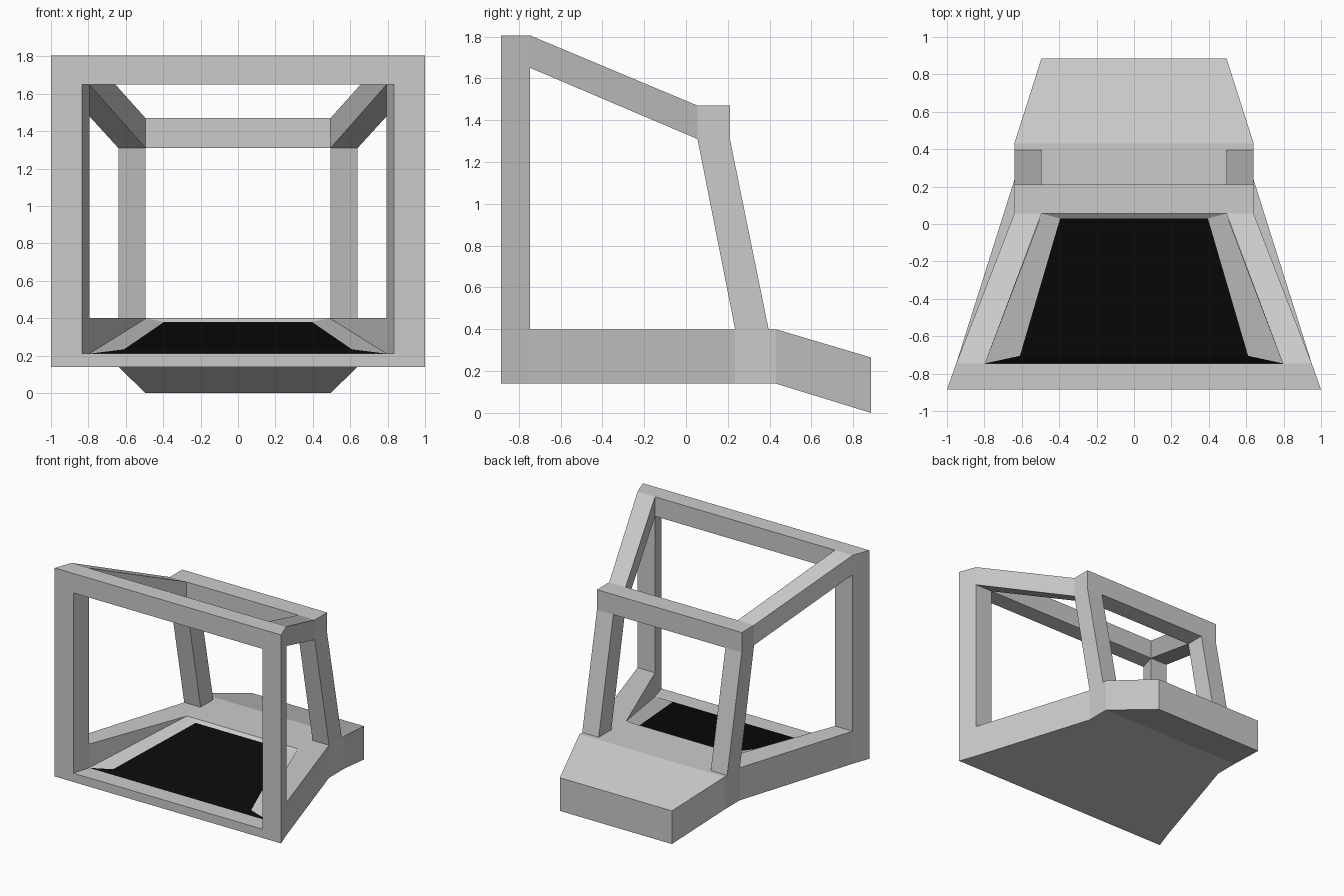
import bpy, bmesh

if "Cube" in bpy.data.objects:
    bpy.data.objects.remove(bpy.data.objects["Cube"])

F, B = -0.885, -0.745          # front and rear planes of the front frame


def finish(name, bm, recalc=True):
    bmesh.ops.remove_doubles(bm, verts=bm.verts, dist=1e-4)
    if recalc:
        bmesh.ops.recalc_face_normals(bm, faces=bm.faces)
    me = bpy.data.meshes.new(name)
    bm.to_mesh(me)
    bm.free()
    ob = bpy.data.objects.new(name, me)
    bpy.context.collection.objects.link(ob)
    return ob


def face(bm, pts):
    return bm.faces.new([bm.verts.new(p) for p in pts])


def flip(p):
    return (-p[0], p[1], p[2])


def both(bm, *pts):
    """A face and its mirror image."""
    face(bm, pts)
    face(bm, [flip(p) for p in reversed(pts)])


def across(bm, p, q):
    """A quad spanning from the left to the right side."""
    return face(bm, [flip(p), p, q, flip(q)])


def loft(name, loops, closed=False, caps=False):
    """Skin a list of four-point loops."""
    bm = bmesh.new()
    n = len(loops)
    for i in range(n if closed else n - 1):
        a, b = loops[i], loops[(i + 1) % n]
        for k in range(4):
            j = (k + 1) % 4
            face(bm, [a[k], a[j], b[j], b[k]])
    if caps:
        face(bm, loops[0])
        face(bm, loops[-1])
    return finish(name, bm)


def rect_y(y, x0, x1, z0, z1):
    return [(x0, y, z0), (x1, y, z0), (x1, y, z1), (x0, y, z1)]


def rect_z(z, x0, x1, y0, y1):
    return [(x0, y0, z), (x1, y0, z), (x1, y1, z), (x0, y1, z)]


# Front frame: square ring around the large opening
loft("front_frame", [rect_y(B, -0.95, 0.95, 0.14, 1.805),
                     rect_y(F, -1.0, 1.0, 0.14, 1.805),
                     rect_y(F, -0.835, 0.835, 0.21, 1.65),
                     rect_y(B, -0.795, 0.795, 0.21, 1.65)], closed=True)

# Sloping roof rails and leaning rear posts
for s, label in ((-1, "left"), (1, "right")):
    loft("roof_rail_" + label, [rect_y(B, 0.795 * s, 0.95 * s, 1.65, 1.805),
                                rect_y(0.055, 0.495 * s, 0.64 * s, 1.31, 1.47)])
    loft("rear_post_" + label, [rect_z(1.31, 0.495 * s, 0.64 * s, 0.055, 0.21),
                                rect_z(0.40, 0.495 * s, 0.64 * s, 0.235, 0.395)])

# Rear crossbar
loft("rear_crossbar", [rect_z(1.31, -0.64, 0.64, 0.055, 0.21),
                       rect_z(1.47, -0.64, 0.64, 0.055, 0.21)], caps=True)

# Base: tapered tub with a drooping tail and a sunken, sloping floor
top = [(0.95, B, 0.40), (0.64, 0.235, 0.40), (0.64, 0.43, 0.40), (0.495, 0.885, 0.265)]
bottom = [(x, y, z) for (x, y, _), z in zip(top, (0.14, 0.14, 0.14, 0.0))]
rail_in = (0.795, B, 0.40)
deck_in = (0.49, 0.055, 0.40)
floor_front = (0.795, B, 0.21)
pan_front = (0.61, -0.705, 0.233)
pan_back = (0.395, 0.03, 0.38)

bm = bmesh.new()
for i in range(3):
    both(bm, bottom[i], bottom[i + 1], top[i + 1], top[i])
    across(bm, bottom[i], bottom[i + 1])
across(bm, bottom[3], top[3])
across(bm, top[2], top[3])
both(bm, rail_in, top[0], top[1], deck_in)
across(bm, deck_in, top[1])
across(bm, top[1], top[2])
both(bm, floor_front, rail_in, deck_in)
both(bm, floor_front, deck_in, pan_back, pan_front)
across(bm, pan_back, deck_in)
finish("base", bm)

# Black floor panel
bm = bmesh.new()
across(bm, floor_front, pan_front)
across(bm, pan_front, pan_back)
panel = finish("floor_panel", bm, recalc=False)
black = bpy.data.materials.new("black")
black.diffuse_color = (0.003, 0.003, 0.003, 1)
black.use_nodes = True
black.node_tree.nodes["Principled BSDF"].inputs["Base Color"].default_value = black.diffuse_color
panel.data.materials.append(black)
